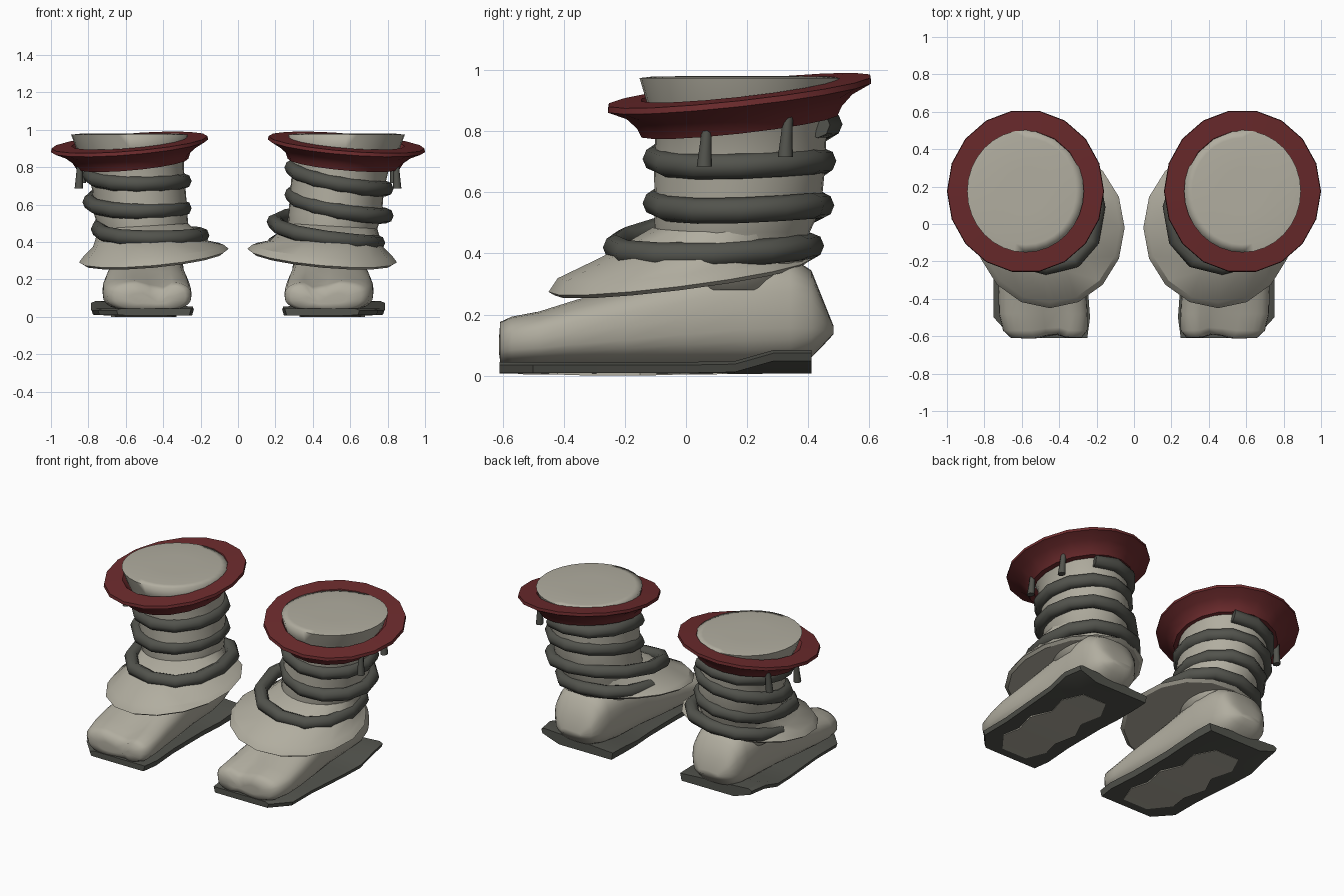
import bpy, bmesh, math
from mathutils import Vector


def material(name, rgb):
    m = bpy.data.materials.new(name)
    m.diffuse_color = (*rgb, 1)
    return m


CLOTH = material("pale cloth", (0.44, 0.42, 0.35))
RED = material("dark red", (0.15, 0.024, 0.026))
GREY = material("charcoal", (0.085, 0.087, 0.074))


def loft(name, rings, mat, s=1, angle=40, closed=False):
    """Skin a list of equal-length point rings; s = -1 mirrors across x."""
    bm = bmesh.new()
    rows = [[bm.verts.new((p[0] * s, p[1], p[2])) for p in r] for r in rings]
    n = len(rows[0])
    pairs = list(zip(rows, rows[1:])) + ([(rows[-1], rows[0])] if closed else [])
    for a, b in pairs:
        for i in range(n):
            j = (i + 1) % n
            bm.faces.new((a[i], a[j], b[j], b[i]))
    if not closed:
        bm.faces.new(rows[0])
        bm.faces.new(rows[-1])
    bmesh.ops.recalc_face_normals(bm, faces=bm.faces)
    me = bpy.data.meshes.new(name)
    bm.to_mesh(me)
    bm.free()
    me.materials.append(mat)
    ob = bpy.data.objects.new(name, me)
    bpy.context.collection.objects.link(ob)
    bpy.ops.object.select_all(action='DESELECT')
    ob.select_set(True)
    bpy.context.view_layer.objects.active = ob
    bpy.ops.object.shade_smooth_by_angle(angle=math.radians(angle))
    return ob


def spow(v, e):
    return math.copysign(abs(v) ** e, v)


def oval(cx, cy, rx, ry, z, n=16, tx=0.0, ty=0.0):
    """Horizontal oval, tilted by tx and ty about its centre."""
    out = []
    for i in range(n):
        t = math.tau * i / n
        dx, dy = rx * math.cos(t), ry * math.sin(t)
        out.append((cx + dx, cy + dy, z + tx * dx + ty * dy))
    return out


def foot_section(y, xc, hw, z0, z1, n=28):
    """Rounded-box foot section with a groove between the two toe lobes."""
    cleft = 0.05 * max(0.0, min(1.0, (-0.3 - y) / 0.25))
    out = []
    for i in range(n):
        t = math.tau * i / n
        x = xc + hw * spow(math.cos(t), 0.72)
        z = (z0 + z1) / 2 + (z1 - z0) / 2 * spow(math.sin(t), 0.72)
        groove = cleft * math.exp(-((x - 0.43) / 0.05) ** 2)
        out.append((x, y + 0.5 * groove, z - (groove if math.sin(t) > 0.1 else 0)))
    return out


def clamp(v):
    return max(0.0, min(1.0, v))


def coil(name, s):
    """Cord wound downward around the leg, same winding on both boots."""
    seg, sides, r = 12, 8, 0.042
    path = []
    for i in range(2, 43):
        th = -2 * math.pi + math.tau * i / seg          # 0 = +x side, top wrap
        c, sn = math.cos(th), math.sin(th)
        top = clamp((-th / math.pi - 1.0) / 0.3)        # loose wrap below the collar
        low = clamp((th / math.pi - 2.4) / 0.6)         # wide wrap over the skirt
        e = 1 - 0.15 * low
        x = s * (0.54 - 0.07 * low) + (0.25 + 0.02 * top + 0.025 * low) * spow(c, e)
        y = 0.175 - 0.085 * low + (0.275 + 0.02 * top + 0.045 * low) * spow(sn, e)
        z = 0.706 - 0.145 * th / math.tau - 0.025 * top
        z += 0.025 * clamp(th / math.pi - 4.0)
        path.append(Vector((x, y, z - s * 0.02 * c + 0.033 * sn)))
    rings = []
    for i, p in enumerate(path):
        tan = (path[min(i + 1, len(path) - 1)] - path[max(i - 1, 0)]).normalized()
        side = tan.cross(Vector((0, 0, 1))).normalized()
        up = side.cross(tan)
        rings.append([p + r * (math.cos(a) * side + math.sin(a) * up)
                      for a in (math.tau * k / sides for k in range(sides))])
    return loft(name, rings, GREY, angle=50)


# foot sections: y, centre x, half width, bottom z, top z
FOOT = [(-0.612, 0.47, 0.11, 0.07, 0.13), (-0.608, 0.47, 0.19, 0.04, 0.178),
        (-0.57, 0.475, 0.225, 0.03, 0.195),
        (-0.48, 0.485, 0.237, 0.03, 0.212), (-0.36, 0.49, 0.235, 0.03, 0.25),
        (-0.2, 0.49, 0.225, 0.03, 0.29), (0.0, 0.49, 0.205, 0.03, 0.35),
        (0.2, 0.49, 0.2, 0.03, 0.40), (0.34, 0.50, 0.185, 0.04, 0.39),
        (0.41, 0.50, 0.165, 0.06, 0.345), (0.45, 0.50, 0.13, 0.10, 0.245),
        (0.482, 0.50, 0.07, 0.135, 0.165)]
# leg rings: centre x, centre y, radius x, radius y, z
LEG = [(0.50, 0.16, 0.195, 0.205, 0.28), (0.50, 0.15, 0.215, 0.24, 0.40),
       (0.505, 0.15, 0.24, 0.255, 0.47), (0.52, 0.17, 0.25, 0.272, 0.55),
       (0.53, 0.175, 0.25, 0.28, 0.68), (0.55, 0.18, 0.26, 0.28, 0.80),
       (0.575, 0.175, 0.29, 0.305, 0.90), (0.58, 0.175, 0.312, 0.327, 0.974),
       (0.58, 0.175, 0.27, 0.285, 0.979), (0.58, 0.175, 0.12, 0.13, 0.981)]
# sole rows: y, inner x, outer x, inner top z, outer top z
SOLE = [(-0.61, 0.25, 0.65, 0.045, 0.045), (-0.5, 0.235, 0.75, 0.045, 0.045),
        (-0.3, 0.25, 0.75, 0.045, 0.045), (0.0, 0.25, 0.775, 0.045, 0.045),
        (0.16, 0.24, 0.785, 0.045, 0.048), (0.29, 0.24, 0.785, 0.055, 0.085),
        (0.41, 0.245, 0.765, 0.055, 0.085)]
# pale patch under the sole: y, inner x, outer x, bottom z
PATCH = [(-0.55, 0.38, 0.56, 0.005), (-0.42, 0.33, 0.66, 0.004), (-0.3, 0.36, 0.64, 0.0),
         (-0.15, 0.33, 0.68, 0.0), (-0.02, 0.39, 0.62, 0.004), (0.12, 0.36, 0.66, 0.005),
         (0.25, 0.43, 0.6, 0.006)]

for s, tag in ((1, "right"), (-1, "left")):
    loft(f"{tag}_foot", [foot_section(*f) for f in FOOT], CLOTH, s, 100)
    loft(f"{tag}_leg", [oval(*r, n=32) for r in LEG], CLOTH, s, 100)

    # wide skirt over the instep, with a thick lip and a flat underside
    loft(f"{tag}_skirt", [
        oval(0.45, -0.02, 0.38, 0.41, 0.314, 16, -0.09, 0.125),
        oval(0.45, -0.02, 0.40, 0.43, 0.328, 16, -0.09, 0.125),
        oval(0.45, -0.02, 0.375, 0.40, 0.355, 16, -0.08, 0.09),
        oval(0.475, 0.045, 0.30, 0.32, 0.392, 16, -0.06, 0.01),
        oval(0.505, 0.14, 0.24, 0.25, 0.485, 16, -0.06, 0.0)], CLOTH, s, 32)

    # flared collar, open in the middle
    loft(f"{tag}_collar", [
        oval(0.56, 0.175, 0.27, 0.295, 0.817, 18, -0.09, 0.11),
        oval(0.565, 0.175, 0.30, 0.325, 0.819, 18, -0.09, 0.11),
        oval(0.57, 0.175, 0.315, 0.34, 0.85, 18, -0.09, 0.11),
        oval(0.575, 0.175, 0.36, 0.375, 0.885, 18, -0.08, 0.11),
        oval(0.58, 0.175, 0.42, 0.437, 0.914, 18, -0.08, 0.11),
        oval(0.58, 0.175, 0.417, 0.434, 0.933, 18, -0.08, 0.11),
        oval(0.58, 0.175, 0.31, 0.325, 0.937, 18, -0.08, 0.11),
        oval(0.57, 0.175, 0.27, 0.29, 0.89, 18, -0.08, 0.11)],
        RED, s, 35, closed=True)

    coil(f"{tag}_coil", s)

    # two short tassels on the outer side
    for k, (x, y, z) in enumerate(((0.852, 0.06, 0.685), (0.835, 0.325, 0.715))):
        loft(f"{tag}_tassel_{k + 1}", [
            oval(x, y, 0.022, 0.025, z, 8),
            oval(x - 0.004, y + 0.004, 0.018, 0.019, z + 0.07, 8),
            oval(x - 0.008, y + 0.01, 0.016, 0.016, z + 0.14, 8)], GREY, s, 50)

    # sole with a raised outer heel, and a pale patch beneath
    loft(f"{tag}_sole", [[(a + 0.01, y, 0.008), (a + 0.75 * (b - a), y, 0.008),
                          (b - 0.01, y, zb - 0.036), (b, y, zb - 0.01),
                          (b - 0.025, y, zb), (a, y, za)]
                         for y, a, b, za, zb in SOLE], GREY, s, 25)
    loft(f"{tag}_sole_patch", [[(a, y, z), (b, y, z), (b, y, 0.009), (a, y, 0.009)]
                               for y, a, b, z in PATCH], CLOTH, s, 25)
